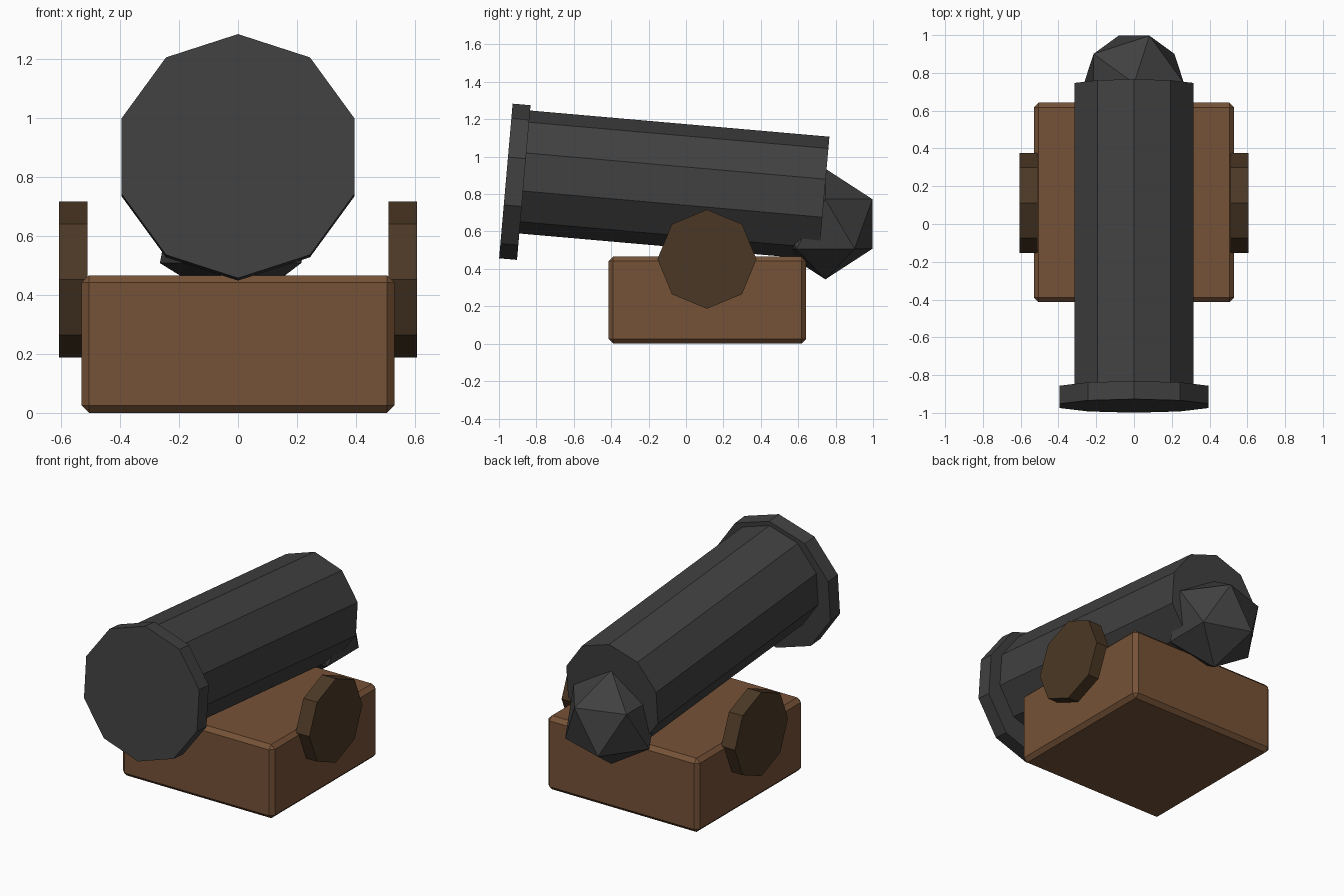
import bpy
import bmesh
from math import radians
from mathutils import Matrix, Vector

cube = bpy.data.objects.get("Cube")
if cube:
    bpy.data.objects.remove(cube, do_unlink=True)


def make_material(name, rgb):
    mat = bpy.data.materials.new(name)
    mat.use_nodes = True
    color = (*rgb, 1.0)
    mat.diffuse_color = color
    bsdf = mat.node_tree.nodes["Principled BSDF"]
    bsdf.inputs["Base Color"].default_value = color
    bsdf.inputs["Roughness"].default_value = 0.8
    return mat


iron = make_material("dark iron", (0.052, 0.052, 0.052))
wood = make_material("brown wood", (0.18, 0.085, 0.038))
dark_wood = make_material("dark brown wood", (0.07, 0.039, 0.018))


def add_object(name, bm, mat):
    mesh = bpy.data.meshes.new(name)
    bm.to_mesh(mesh)
    bm.free()
    mesh.materials.append(mat)
    obj = bpy.data.objects.new(name, mesh)
    bpy.context.collection.objects.link(obj)
    return obj


def add_cylinder(name, start, end, radius, sides, rotation, mat):
    """Prism between two points; rotation turns its z axis onto that line."""
    start, end = Vector(start), Vector(end)
    bm = bmesh.new()
    bmesh.ops.create_cone(bm, cap_ends=True, segments=sides, radius1=radius,
                          radius2=radius, depth=(end - start).length)
    obj = add_object(name, bm, mat)
    obj.location = (start + end) / 2
    obj.rotation_euler = rotation
    return obj


# Carriage block with chamfered edges
bm = bmesh.new()
bmesh.ops.create_cube(bm, size=1.0, matrix=Matrix.Diagonal((1.06, 1.056, 0.466, 1)))
block = add_object("carriage_block", bm, wood)
block.location = (0, 0.114, 0.233)
chamfer = block.modifiers.new("chamfer", 'BEVEL')
chamfer.width = 0.025
chamfer.segments = 1

# Octagonal wheels on both sides
for side, sign in (("left", 1), ("right", -1)):
    add_cylinder(side + "_wheel", (sign * 0.51, 0.112, 0.452),
                 (sign * 0.606, 0.112, 0.452), 0.265, 8,
                 (0, radians(90), 0), dark_wood)

# Tilted barrel and the wider, slightly lower muzzle ring
tilt = (radians(85), 0, 0)
axis = Matrix.Rotation(tilt[0], 3, 'X') @ Vector((0, 0, -1))
rear = Vector((0, 0.738, 0.778))
add_cylinder("barrel", rear - axis * 1.65, rear, 0.33, 10, tilt, iron)
muzzle = Vector((0, -0.963, 0.87))
add_cylinder("muzzle_ring", muzzle, muzzle + axis * 0.096, 0.415, 10, tilt, iron)

# Faceted knob at the rear
bm = bmesh.new()
bmesh.ops.create_icosphere(bm, subdivisions=1, radius=0.296)
knob = add_object("rear_knob", bm, iron)
knob.location = (0, 0.745, 0.64)
